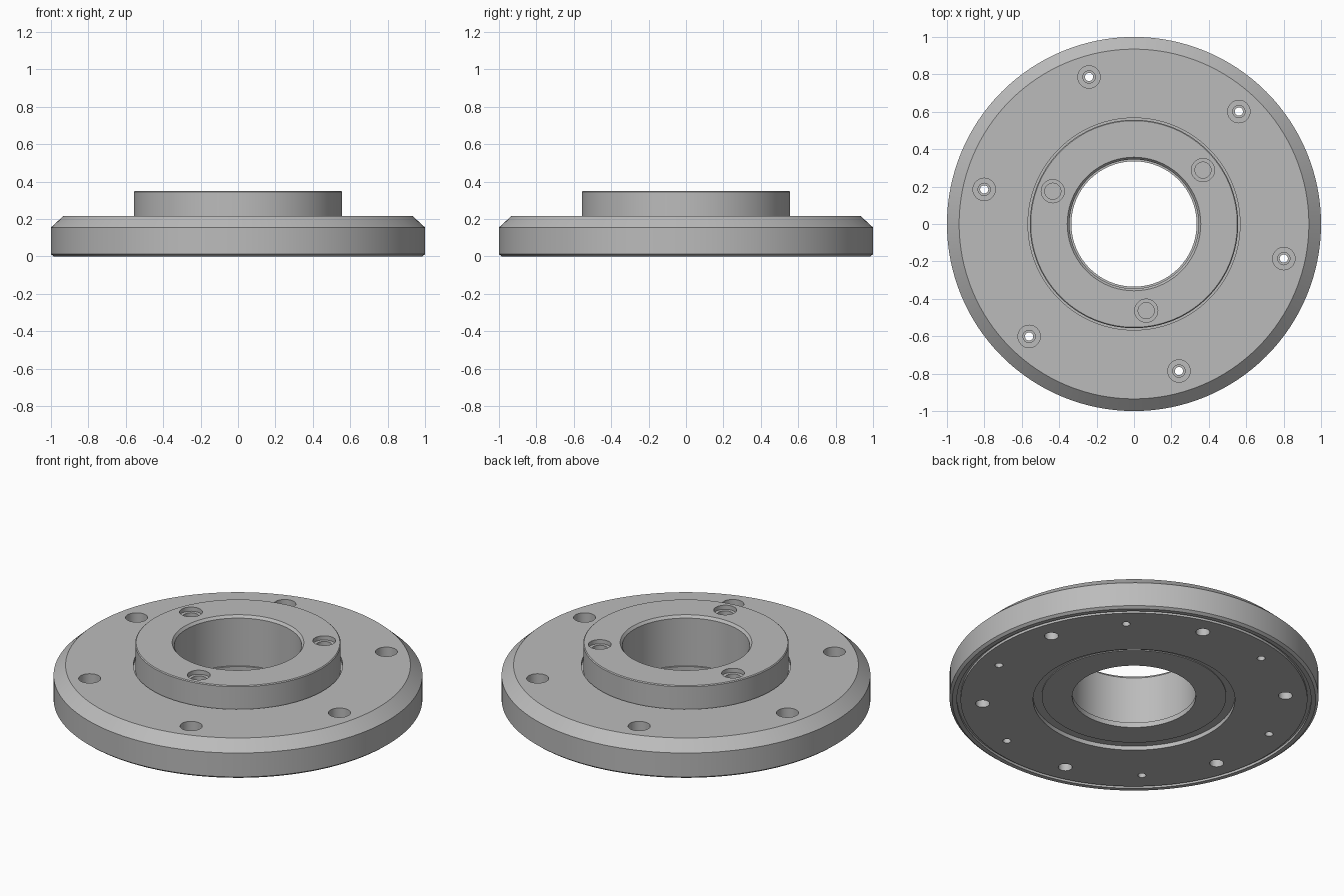
import bpy
import bmesh
from math import cos, sin, pi, radians

default_cube = bpy.data.objects.get("Cube")
if default_cube:
    bpy.data.objects.remove(default_cube, do_unlink=True)

steel = bpy.data.materials.new("plain grey metal")
steel.use_nodes = True
grey = (0.5, 0.5, 0.5, 1)
steel.diffuse_color = grey
steel.node_tree.nodes["Principled BSDF"].inputs["Base Color"].default_value = grey


def lathe(name, profile, steps, x=0, y=0):
    """Turn a closed (radius, height) profile, or one ending on the axis."""
    bm = bmesh.new()
    verts = [bm.verts.new((r, 0, z)) for r, z in profile]
    edges = [bm.edges.new((verts[i - 1], verts[i])) for i in range(len(verts))
             if profile[i][0] + profile[i - 1][0] > 0]
    bmesh.ops.spin(bm, geom=verts + edges, cent=(0, 0, 0), axis=(0, 0, 1),
                   angle=2 * pi, steps=steps, use_merge=True)
    bmesh.ops.remove_doubles(bm, verts=bm.verts, dist=1e-5)
    bmesh.ops.recalc_face_normals(bm, faces=bm.faces)
    bmesh.ops.translate(bm, verts=bm.verts, vec=(x, y, 0))
    mesh = bpy.data.meshes.new(name)
    bm.to_mesh(mesh)
    bm.free()
    obj = bpy.data.objects.new(name, mesh)
    bpy.context.collection.objects.link(obj)
    mesh.materials.append(steel)
    return obj


# Flange body: bore, underside recess and groove, rim, chamfer, hub
flange = lathe("flange_body", [
    (0.335, 0.02), (0.5, 0.02), (0.5, 0.025), (0.547, 0.025), (0.547, 0),
    (0.94, 0), (0.94, 0.015), (0.96, 0.015), (0.96, 0), (0.985, 0),
    (1, 0.012), (1, 0.155), (0.935, 0.215),
    (0.567, 0.215), (0.567, 0.195), (0.557, 0.195), (0.557, 0.345), (0.552, 0.35),
    (0.357, 0.35), (0.345, 0.335), (0.345, 0.05), (0.335, 0.05)], 128)

# Hole shapes, drawn from the axis outwards
screw_hole = [(0, -0.1), (0.022, -0.1), (0.022, 0.09), (0.033, 0.09),
              (0.033, 0.12), (0.06, 0.12), (0.06, 0.3), (0, 0.3)]
blind_hole = [(0, -0.1), (0.038, -0.1), (0.038, 0.13), (0, 0.13)]
hub_hole = [(0, 0.15), (0.043, 0.15), (0.043, 0.325), (0.062, 0.325),
            (0.062, 0.4), (0, 0.4)]

cutters = bpy.data.collections.new("hole_cutters")
bpy.context.scene.collection.children.link(cutters)
for name, shape, count, radius, start in (
        ("screw_hole", screw_hole, 6, 0.822, -13),
        ("blind_hole", blind_hole, 6, 0.822, 17),
        ("hub_hole", hub_hole, 3, 0.468, 38)):
    for i in range(count):
        a = radians(start + 360 * i / count)
        cutter = lathe(f"{name}_cutter_{i + 1}", shape, 32, radius * cos(a), radius * sin(a))
        bpy.context.collection.objects.unlink(cutter)
        cutters.objects.link(cutter)

# Drill all the holes and keep the finished mesh
drill = flange.modifiers.new("drill holes", "BOOLEAN")
drill.operand_type = "COLLECTION"
drill.collection = cutters
drill.solver = "EXACT"
bpy.context.view_layer.objects.active = flange
flange.select_set(True)
bpy.ops.object.modifier_apply(modifier=drill.name)
for cutter in list(cutters.objects):
    bpy.data.objects.remove(cutter, do_unlink=True)
bpy.data.collections.remove(cutters)

bpy.ops.object.shade_smooth_by_angle(angle=radians(25))
